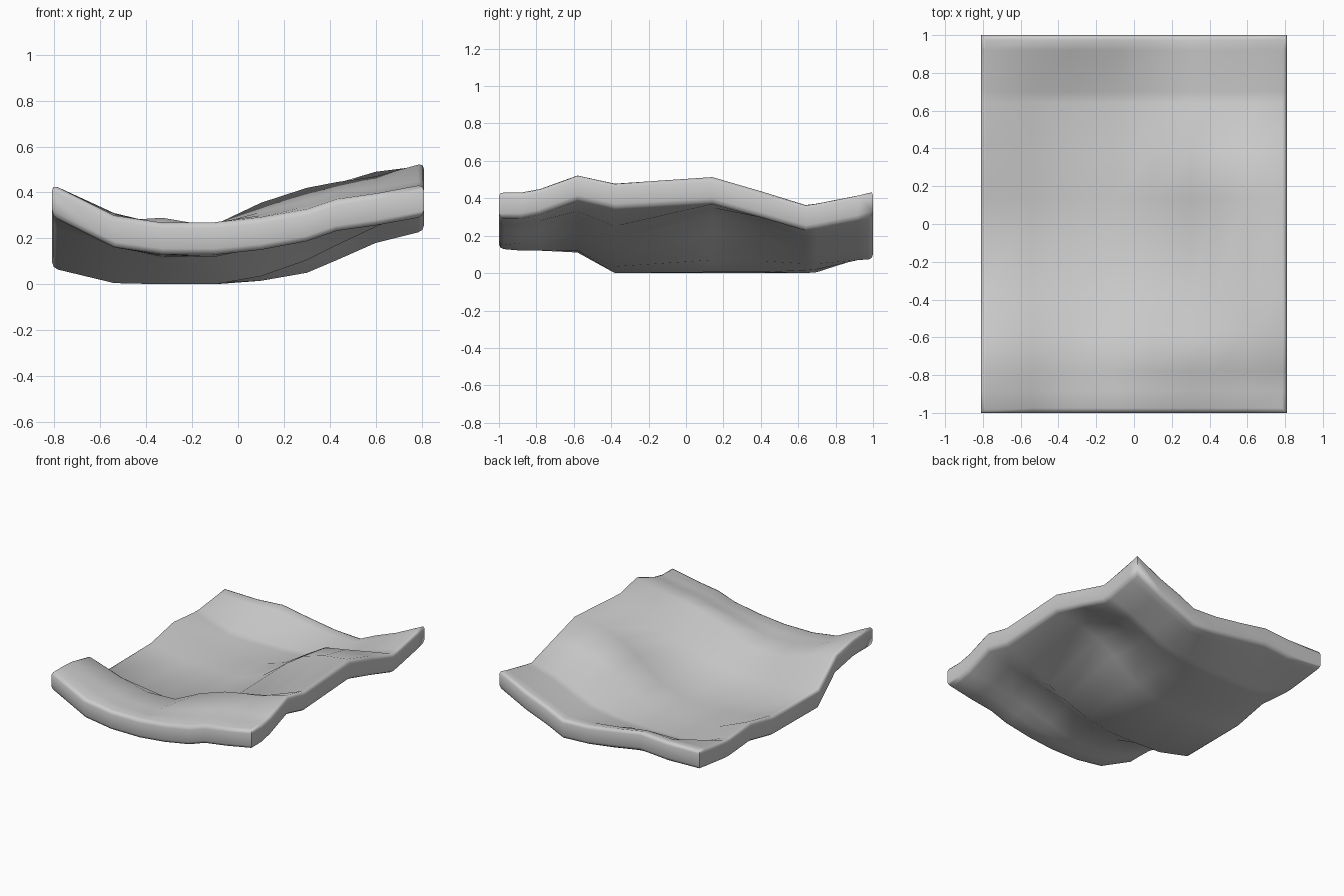
import bpy, bmesh

if "Cube" in bpy.data.objects:
    bpy.data.objects.remove(bpy.data.objects["Cube"])

# Heights of the upper surface: one row per y station, one value per x station
XS = [-0.81, -0.54, -0.33, -0.10, 0.10, 0.30, 0.43, 0.60, 0.81]
ROWS = {
    -1.00: [.425, .29, .26, .26, .28, .315, .36, .385, .425],
    -0.88: [.425, .295, .255, .25, .29, .33, .37, .39, .425],
    -0.78: [.42, .30, .25, .25, .305, .355, .39, .41, .445],
    -0.58: [.38, .29, .24, .25, .345, .41, .435, .46, .52],
    -0.38: [.20, .135, .13, .13, .165, .235, .30, .38, .475],
    0.14: [.205, .14, .13, .135, .20, .345, .43, .48, .505],
    0.40: [.26, .15, .13, .135, .195, .32, .395, .425, .43],
    0.70: [.24, .145, .135, .135, .15, .18, .235, .31, .37],
    0.92: [.265, .255, .265, .23, .205, .20, .255, .325, .415],
    1.00: [.275, .27, .285, .245, .215, .205, .265, .33, .435],
}
ROWS[0.64] = [.24, .135, .13, .13, .145, .18, .235, .31, .36]
THICKNESS = 0.14

bm = bmesh.new()

# Upper surface
grid = [[bm.verts.new((x, y, z)) for x, z in zip(XS, row)]
        for y, row in sorted(ROWS.items())]
for a, b in zip(grid, grid[1:]):
    for i in range(len(XS) - 1):
        bm.faces.new((a[i], a[i + 1], b[i + 1], b[i]))

# Give it thickness downward
top_faces = bm.faces[:]
ext = bmesh.ops.extrude_face_region(bm, geom=top_faces, use_keep_orig=True)
for v in ext["geom"]:
    if isinstance(v, bmesh.types.BMVert):
        v.co.z -= THICKNESS
bmesh.ops.recalc_face_normals(bm, faces=bm.faces[:])

# Soften the upper and lower rims
bm.normal_update()
def is_wall(f):
    return abs(f.normal.z) < 0.01
rim = [e for e in bm.edges if len(e.link_faces) == 2
       and is_wall(e.link_faces[0]) != is_wall(e.link_faces[1])]
bmesh.ops.bevel(bm, geom=rim, offset=0.025, segments=2, profile=0.5,
                affect='EDGES', clamp_overlap=True)

# Stand it on the ground
low = min(v.co.z for v in bm.verts)
for v in bm.verts:
    v.co.z -= low

mesh = bpy.data.meshes.new("wavy_slab")
bm.to_mesh(mesh)
bm.free()
slab = bpy.data.objects.new("wavy_slab", mesh)
bpy.context.collection.objects.link(slab)
bpy.context.view_layer.objects.active = slab
slab.select_set(True)
bpy.ops.object.shade_smooth_by_angle(angle=1.3)
